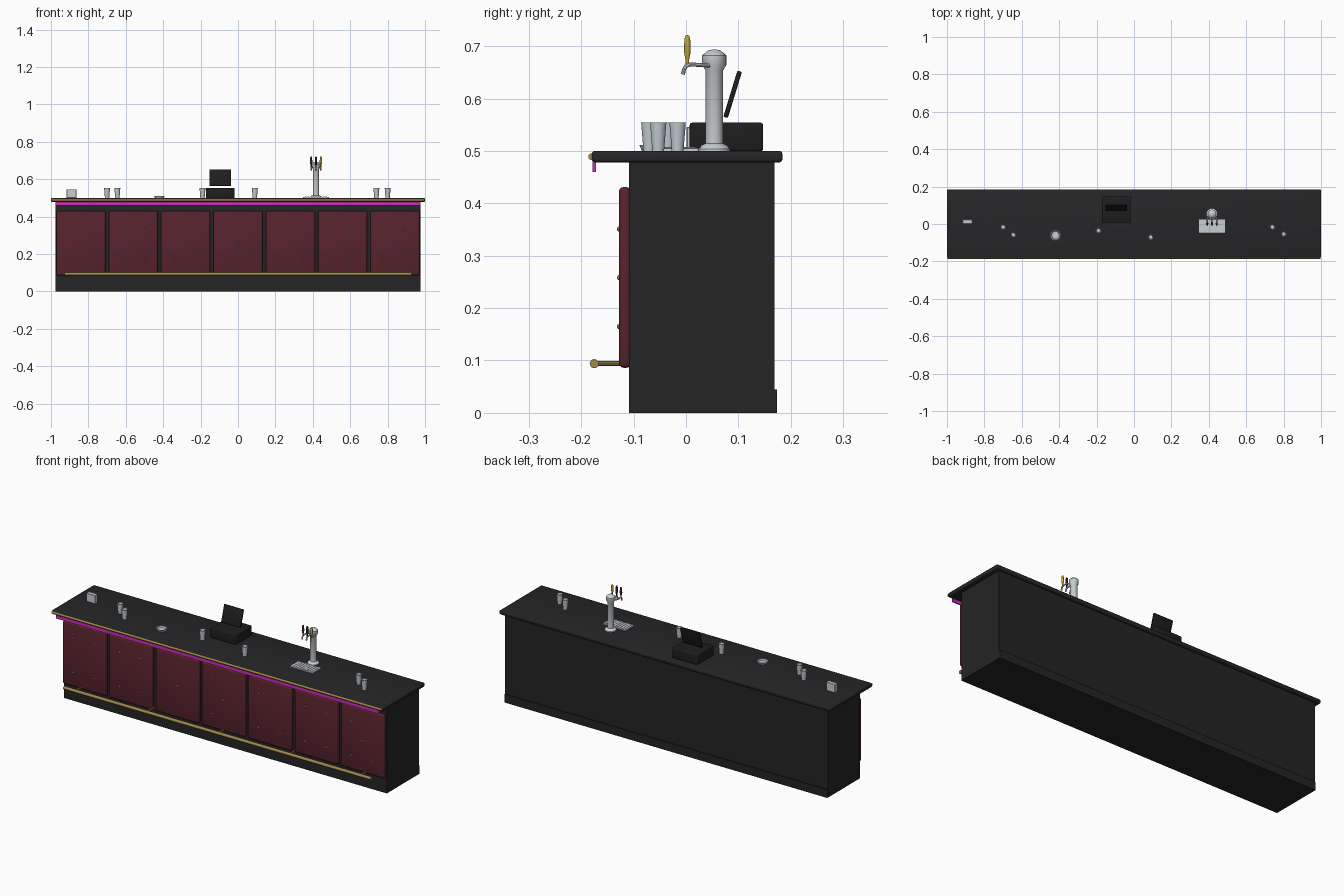
import bpy, bmesh, math
from mathutils import Vector

if "Cube" in bpy.data.objects:
    bpy.data.objects.remove(bpy.data.objects["Cube"])


def mat(name, r, g, b):
    m = bpy.data.materials.new(name)
    m.diffuse_color = (r, g, b, 1)
    m.use_nodes = True
    m.node_tree.nodes["Principled BSDF"].inputs["Base Color"].default_value = m.diffuse_color
    return m


BLACK = mat("black wood", 0.018, 0.018, 0.018)
TOP = mat("dark counter", 0.019, 0.019, 0.021)
RED = mat("maroon leather", 0.098, 0.017, 0.026)
BRASS = mat("brass", 0.36, 0.25, 0.07)
STEEL = mat("steel", 0.58, 0.62, 0.64)
GLASS = mat("pale glass", 0.55, 0.61, 0.64)
NEON = mat("magenta neon", 0.6, 0.025, 0.5)
YELLOW = mat("yellow gold", 0.55, 0.38, 0.03)
INK = mat("black plastic", 0.013, 0.013, 0.014)


def finish(name, bm, m, smooth=True):
    bmesh.ops.recalc_face_normals(bm, faces=bm.faces)
    me = bpy.data.meshes.new(name)
    bm.to_mesh(me)
    bm.free()
    o = bpy.data.objects.new(name, me)
    bpy.context.collection.objects.link(o)
    me.materials.append(m)
    if smooth:
        bpy.ops.object.select_all(action='DESELECT')
        o.select_set(True)
        bpy.context.view_layer.objects.active = o
        bpy.ops.object.shade_smooth_by_angle(angle=math.radians(35))
    return o


def box(name, x0, x1, y0, y1, z0, z1, m, bevel=0, segs=3):
    bm = bmesh.new()
    bmesh.ops.create_cube(bm, size=1)
    for v in bm.verts:
        v.co = ((x0 + x1) / 2 + v.co.x * (x1 - x0),
                (y0 + y1) / 2 + v.co.y * (y1 - y0),
                (z0 + z1) / 2 + v.co.z * (z1 - z0))
    if bevel:
        bmesh.ops.bevel(bm, geom=bm.edges[:], offset=bevel, segments=segs,
                        profile=0.5, affect='EDGES')
    return finish(name, bm, m, bevel > 0)


def lathe(name, profile, x, y, m, n=16):
    """Revolve (radius, z) points about a vertical axis."""
    bm = bmesh.new()
    vs = [bm.verts.new((x + r, y, z)) for r, z in profile]
    es = [bm.edges.new(p) for p in zip(vs, vs[1:])]
    bmesh.ops.spin(bm, geom=vs + es, cent=(x, y, 0), axis=(0, 0, 1),
                   angle=math.tau, steps=n)
    bmesh.ops.remove_doubles(bm, verts=bm.verts, dist=1e-5)
    return finish(name, bm, m)


def tube(name, pts, r, m, n=12):
    """Sweep a capped circle along points."""
    bm = bmesh.new()
    pts = [Vector(p) for p in pts]
    rings = []
    for i, p in enumerate(pts):
        d = pts[min(i + 1, len(pts) - 1)] - pts[max(i - 1, 0)]
        q = d.to_track_quat('Z', 'Y')
        rings.append([bm.verts.new(p + q @ Vector((r * math.cos(a), r * math.sin(a), 0)))
                      for a in (math.tau * k / n for k in range(n))])
    for a, b in zip(rings, rings[1:]):
        for k in range(n):
            bm.faces.new((a[k], a[(k + 1) % n], b[(k + 1) % n], b[k]))
    bm.faces.new(rings[0])
    bm.faces.new(rings[-1])
    return finish(name, bm, m)


# Counter carcass
box("counter_body", -0.975, 0.975, -0.109, 0.169, 0, 0.479, BLACK)
box("back_plinth", -0.975, 0.975, 0.165, 0.174, 0, 0.045, BLACK)
box("counter_top", -1, 1, -0.18, 0.184, 0.478, 0.5, TOP, 0.006)
tube("brass_edge_trim", [(-0.997, -0.18, 0.489), (0.997, -0.18, 0.489)], 0.0065, BRASS)
box("neon_strip", -0.975, 0.975, -0.178, -0.172, 0.46, 0.479, NEON)

# Padded front panels with brass studs
for i in range(7):
    cx = (i - 3) * 0.28
    box(f"front_panel_{i}", cx - 0.131, cx + 0.131, -0.128, -0.105, 0.086, 0.431, RED, 0.009)
    for dx, z in ((0, 0.258), (-0.065, 0.351), (0.065, 0.351), (-0.065, 0.165), (0.065, 0.165)):
        bm = bmesh.new()
        bmesh.ops.create_uvsphere(bm, u_segments=10, v_segments=6, radius=0.005)
        for v in bm.verts:
            v.co = (cx + dx + v.co.x, -0.1275 + v.co.y * 0.9, z + v.co.z)
        finish("panel_stud", bm, BRASS)

# Foot rail and brackets
tube("foot_rail", [(-0.928, -0.175, 0.094), (0.928, -0.175, 0.094)], 0.0088, BRASS)
for i in range(5):
    x = (i - 2) * 0.43
    tube("rail_bracket", [(x, -0.175, 0.094), (x, -0.105, 0.094)], 0.005, BRASS, 10)

# Beer glasses
for x, y in ((-0.70, -0.016), (-0.645, -0.057), (-0.19, -0.035),
             (0.09, -0.07), (0.74, -0.016), (0.80, -0.053)):
    lathe("beer_glass", [(0, 0.5), (0.0115, 0.5), (0.016, 0.554), (0.0142, 0.554),
                         (0.0102, 0.504), (0, 0.504)], x, y, GLASS, 14)

# Shallow ashtray
lathe("ashtray", [(0, 0.5), (0.024, 0.5), (0.029, 0.511), (0.024, 0.511),
                  (0.020, 0.504), (0, 0.504)], -0.42, -0.06, GLASS, 16)

# Napkin holder
box("napkin_holder", -0.917, -0.863, 0.001, 0.024, 0.5, 0.546, STEEL, 0.002, 1)

# Cash register with tilted screen
box("register_base", -0.172, -0.018, 0.007, 0.147, 0.499, 0.554, INK, 0.005)
screen = box("register_screen", -0.058, 0.058, -0.0045, 0.0045, -0.046, 0.046, INK, 0.002, 2)
screen.location = (-0.095, 0.089, 0.608)
screen.rotation_euler = (math.radians(-17), 0, 0)

# Drip tray with slats
box("drip_tray", 0.347, 0.487, -0.05, 0.024, 0.499, 0.5055, STEEL, 0.001, 1)
for i in range(9):
    x = 0.361 + i * 0.014
    box("tray_slat", x - 0.004, x + 0.004, -0.044, 0.018, 0.505, 0.507, STEEL)

# Beer tower
TX, TY = 0.417, 0.054
lathe("tap_column", [(0, 0.5), (0.03, 0.5), (0.03, 0.504), (0.024, 0.511), (0.017, 0.514),
                     (0.017, 0.654), (0.023, 0.664), (0.023, 0.682), (0.012, 0.692),
                     (0, 0.694)], TX, TY, STEEL, 20)
# Spouts and pull handles
for k, m in ((-1, RED), (0, INK), (1, YELLOW)):
    x = TX + k * 0.026
    tube("tap_spout", [(TX + k * 0.014, 0.05, 0.663), (x, 0.028, 0.664), (x, 0.008, 0.665),
                       (x, 0, 0.662), (x, -0.004, 0.655), (x, -0.006, 0.646)], 0.004, STEEL, 10)
    lathe("tap_handle", [(0, 0.665), (0.003, 0.665), (0.0035, 0.674), (0.0065, 0.69),
                         (0.0055, 0.714), (0.0035, 0.72), (0, 0.721)], x, 0.0025, m, 12)
